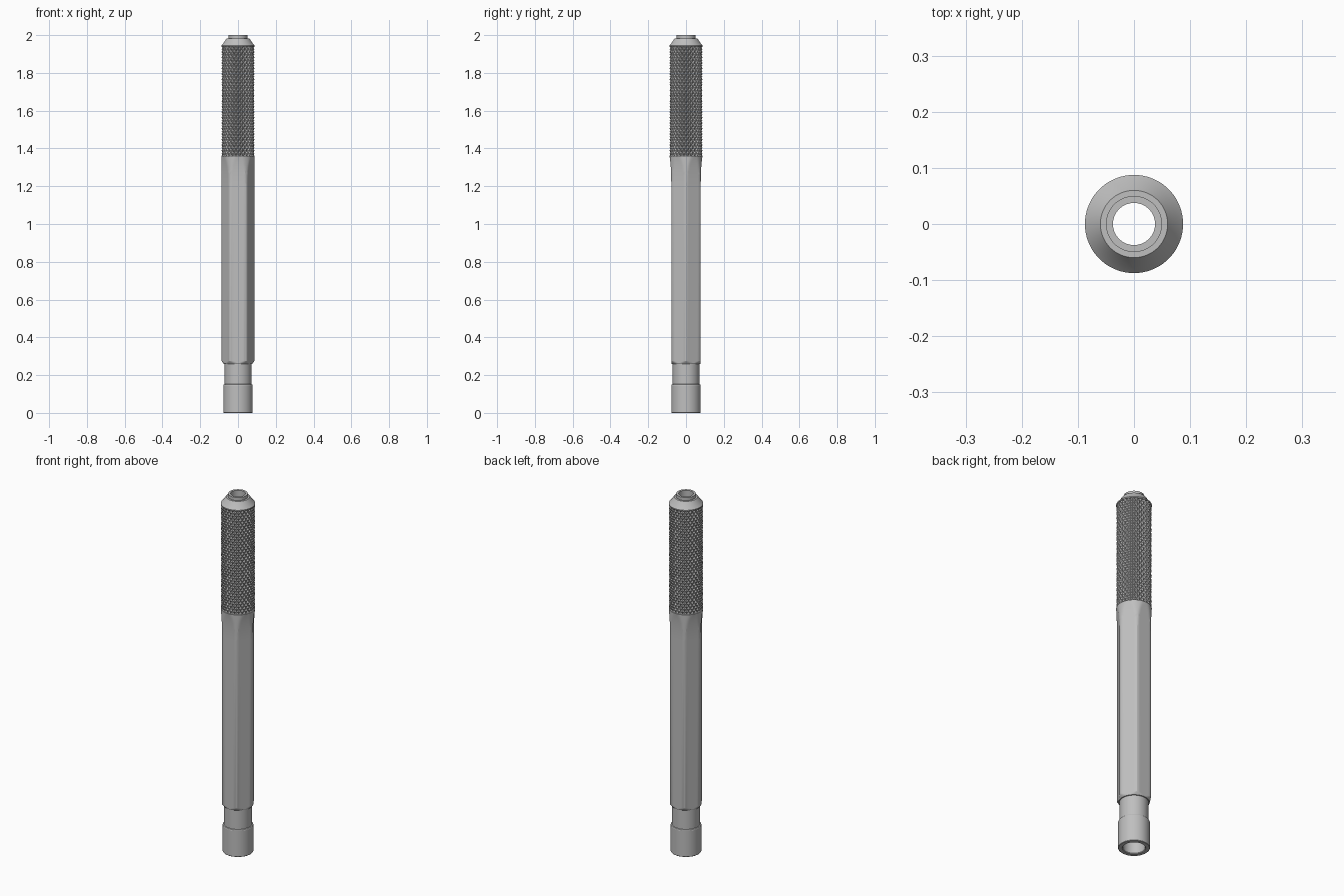
import bpy
import bmesh
from math import cos, pi, radians, sin, sqrt

cube = bpy.data.objects.get("Cube")
if cube:
    bpy.data.objects.remove(cube)

R = 0.0875          # outer radius of the grip
FLAT = 0.078        # centre to hexagon flat
BORE = 0.0375
HEX_BOTTOM, HEX_TOP, KNURL_TOP = 0.26, 1.36, 1.94

steel = bpy.data.materials.new("brushed steel grey")
steel.use_nodes = True
colour = (0.52, 0.52, 0.52, 1)
steel.diffuse_color = colour
steel.node_tree.nodes["Principled BSDF"].inputs["Base Color"].default_value = colour


def finish(bm, name, smooth=True):
    mesh = bpy.data.meshes.new(name)
    bm.to_mesh(mesh)
    bm.free()
    obj = bpy.data.objects.new(name, mesh)
    bpy.context.collection.objects.link(obj)
    mesh.materials.append(steel)
    if smooth:
        bpy.ops.object.select_all(action="DESELECT")
        obj.select_set(True)
        bpy.context.view_layer.objects.active = obj
        bpy.ops.object.shade_smooth_by_angle(angle=radians(25))
    return obj


def loft(name, profile, segments=72):
    """Skin rings given as (radius or radius function of angle, height)."""
    bm = bmesh.new()
    rings = []
    for radius, z in profile:
        ring = []
        for i in range(segments):
            a = 2 * pi * i / segments
            r = radius(a) if callable(radius) else radius
            ring.append(bm.verts.new((r * cos(a), r * sin(a), z)))
        rings.append(ring)
    for low, high in zip(rings, rings[1:]):
        for i in range(segments):
            j = (i + 1) % segments
            bm.faces.new((low[i], low[j], high[j], high[i]))
    return finish(bm, name)


def hexagon(apothem, limit):
    """Hexagon with flats facing front and back, trimmed to a round limit."""
    def radius(a):
        off = (a % (pi / 3)) - pi / 6
        return min(limit, apothem / cos(off))
    return radius


# Lower collar with its counterbored mouth and narrower neck
loft("lower_collar", [
    (BORE, 0.25), (0.055, 0.25), (0.055, 0.004), (0.058, 0), (0.076, 0),
    (0.078, 0.002), (0.078, 0.146), (0.076, 0.15), (0.071, 0.152),
    (0.071, HEX_BOTTOM)][0:])

# Hexagonal handle: chamfered foot, flats that sweep out to round at the top
handle = [(0.068, HEX_BOTTOM)]
for i in range(5):
    t = i / 4
    handle.append((hexagon(FLAT, 0.076 + (R - 0.076) * t), HEX_BOTTOM + 0.016 * t))
RUNOUT = 0.15
for i in range(13):
    t = i / 12
    apothem = FLAT + (R - FLAT) * (1 - sqrt(1 - (0.9 * t) ** 2)) / (1 - sqrt(1 - 0.81))
    handle.append((hexagon(apothem, R), HEX_TOP - RUNOUT * (1 - t)))
handle.append((0.07, HEX_TOP))
loft("hex_handle", handle)

# Knurled grip: pyramids between two sets of crossing grooves
COLS, ROWS = 48, 40
bm = bmesh.new()
grid = []
for row in range(ROWS + 1):
    z = HEX_TOP + (KNURL_TOP - HEX_TOP) * row / ROWS
    ring = []
    for col in range(COLS):
        a = 2 * pi * col / COLS
        r = R if (row + col) % 2 == 0 else R - 0.009
        ring.append(bm.verts.new((r * cos(a), r * sin(a), z)))
    grid.append(ring)
for row in range(ROWS):
    for col in range(COLS):
        nxt = (col + 1) % COLS
        a, b = grid[row][col], grid[row][nxt]
        c, d = grid[row + 1][nxt], grid[row + 1][col]
        # each cell is split along its groove
        if (row + col) % 2 == 0:
            bm.faces.new((a, b, d))
            bm.faces.new((b, c, d))
        else:
            bm.faces.new((a, b, c))
            bm.faces.new((a, c, d))
finish(bm, "knurled_grip", smooth=False)

# Nose: bevelled shoulder and a short spigot
loft("nose", [
    (0.07, KNURL_TOP), (R, KNURL_TOP), (R, 1.946), (0.076, 1.959),
    (0.06, 1.983), (0.05, 1.983), (0.05, 2.0), (BORE, 2.0)])

# Through bore
loft("through_bore", [(BORE, 2.0), (BORE, 0.25)])
